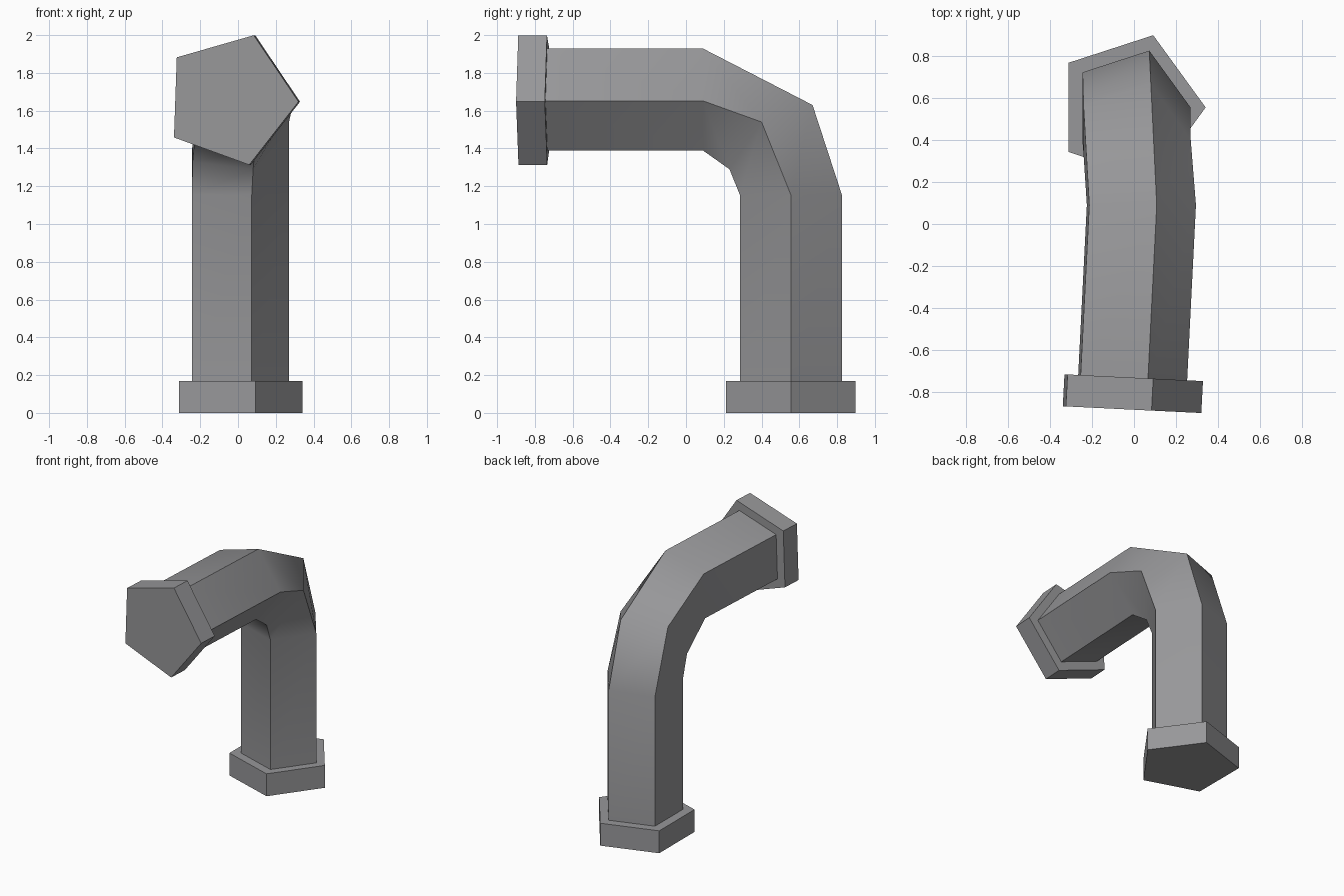
import bpy, bmesh, math
from mathutils import Vector

if "Cube" in bpy.data.objects:
    bpy.data.objects.remove(bpy.data.objects["Cube"])

metal = bpy.data.materials.new("grey metal")
metal.diffuse_color = (0.31, 0.31, 0.32, 1)
metal.use_nodes = True
metal.node_tree.nodes["Principled BSDF"].inputs["Base Color"].default_value = metal.diffuse_color
SIDES = 5


def ring_flat(cx, cy, z, r):
    """Horizontal pentagon, one corner pointing to +x."""
    return [Vector((cx + r * math.cos(k * math.tau / SIDES),
                    cy + r * math.sin(k * math.tau / SIDES), z)) for k in range(SIDES)]


def ring_front(cx, cy, cz, r, yaw=0.0, roll=math.radians(-2)):
    """Upright pentagon facing -y, slightly rolled and yawed."""
    pts = []
    for k in range(SIDES):
        a = roll + k * math.tau / SIDES
        u = r * math.cos(a)
        pts.append(Vector((cx + u * math.cos(yaw), cy - u * math.sin(yaw),
                           cz + r * math.sin(a))))
    return pts


def loft(name, rings):
    """Closed tube through a list of pentagon rings."""
    bm = bmesh.new()
    loops = [[bm.verts.new(p) for p in ring] for ring in rings]
    for a, b in zip(loops, loops[1:]):
        for k in range(SIDES):
            n = (k + 1) % SIDES
            bm.faces.new((a[k], a[n], b[n], b[k]))
    bm.faces.new(loops[0][::-1])
    bm.faces.new(loops[-1])
    bmesh.ops.recalc_face_normals(bm, faces=bm.faces)
    mesh = bpy.data.meshes.new(name)
    bm.to_mesh(mesh)
    bm.free()
    mesh.materials.append(metal)
    ob = bpy.data.objects.new(name, mesh)
    bpy.context.collection.objects.link(ob)
    bpy.ops.object.select_all(action='DESELECT')
    ob.select_set(True)
    bpy.context.view_layer.objects.active = ob
    bpy.ops.object.shade_smooth_by_angle(angle=math.radians(50))
    return ob


YAW = math.radians(2.8)

# Elbow pipe: upright leg, skewed middle ring of the bend, level leg
mid = [Vector(p) for p in ((0.27, 0.40, 1.54), (0.08, 0.67, 1.63), (-0.24, 0.56, 1.62),
                           (-0.24, 0.33, 1.33), (0.08, 0.23, 1.29))]
loft("elbow_pipe", [
    ring_flat(-0.015, 0.555, 0.1, 0.284),
    ring_flat(-0.015, 0.555, 1.155, 0.284),
    mid,
    ring_front(0.011, 0.09, 1.662, 0.284),
    ring_front(-0.034, -0.80, 1.662, 0.284, YAW),
])

# End flanges
loft("bottom_flange", [ring_flat(-0.02, 0.555, 0.0, 0.361),
                       ring_flat(-0.02, 0.555, 0.17, 0.361)])
loft("front_flange", [ring_front(-0.032, -0.73, 1.66, 0.361, YAW),
                      ring_front(-0.04, -0.882, 1.66, 0.361, YAW)])
